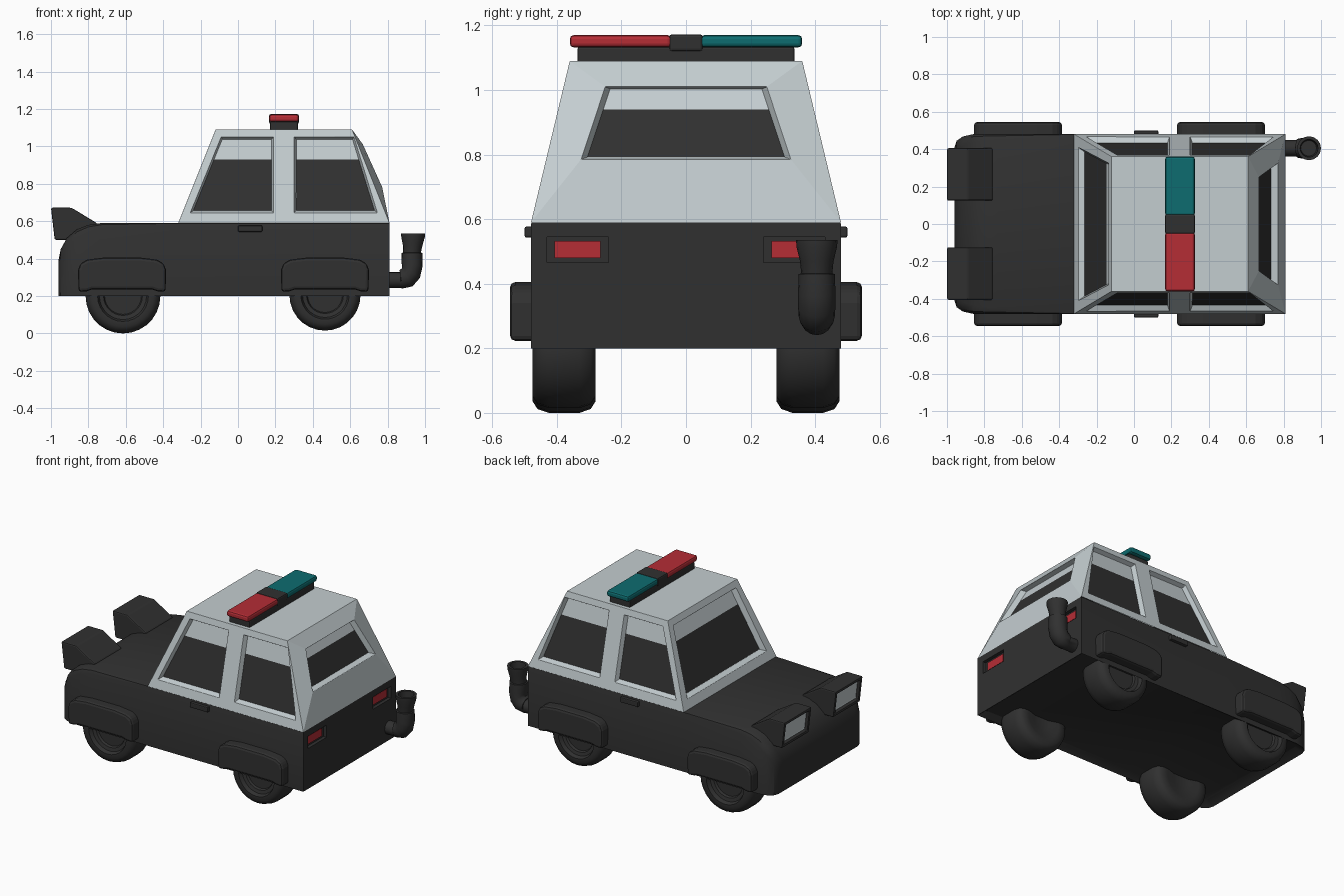
import bpy, bmesh, math
from mathutils import Vector

if "Cube" in bpy.data.objects:
    bpy.data.objects.remove(bpy.data.objects["Cube"])


def material(name, rgb):
    m = bpy.data.materials.new(name)
    m.diffuse_color = (*rgb, 1)
    m.use_nodes = True
    m.node_tree.nodes["Principled BSDF"].inputs["Base Color"].default_value = m.diffuse_color
    return m


BLACK = material("black", (0.030, 0.030, 0.030))
PALE = material("pale_grey", (0.55, 0.61, 0.63))
RED = material("red", (0.46, 0.026, 0.036))
TEAL = material("teal", (0.004, 0.15, 0.16))


def finish(name, bm, mats, bevel=0, smooth=None):
    me = bpy.data.meshes.new(name)
    bm.to_mesh(me)
    bm.free()
    for m in mats:
        me.materials.append(m)
    ob = bpy.data.objects.new(name, me)
    bpy.context.collection.objects.link(ob)
    if smooth:
        for p in me.polygons:
            p.use_smooth = True
        me.set_sharp_from_angle(angle=math.radians(smooth))
    if bevel:
        b = ob.modifiers.new("bevel", 'BEVEL')
        b.width, b.segments, b.limit_method = bevel, 2, 'ANGLE'
    return ob


def loft(rings, cap=True):
    """Skin a list of closed rings of points."""
    bm = bmesh.new()
    vs = [[bm.verts.new(p) for p in r] for r in rings]
    n = len(vs[0])
    for a, b in zip(vs, vs[1:]):
        for i in range(n):
            j = (i + 1) % n
            bm.faces.new((a[i], a[j], b[j], b[i]))
    if cap:
        bm.faces.new(vs[0][::-1])
        bm.faces.new(vs[-1])
    bmesh.ops.recalc_face_normals(bm, faces=bm.faces)
    bm.normal_update()
    return bm


def prism(pts, y0, y1):
    """Side profile (x, z) stretched between y0 and y1."""
    return loft([[(x, y, z) for x, z in pts] for y in (y0, y1)])


def box(name, x, y, z, mat, bevel=0):
    pts = [(x[0], z[0]), (x[1], z[0]), (x[1], z[1]), (x[0], z[1])]
    return finish(name, prism(pts, min(y), max(y)), [mat], bevel)


# Lower body: sections (x, half width, top, edge chamfer) from nose to tail
sections = [(-0.96, 0.41, 0.39, 0.05), (-0.948, 0.445, 0.45, 0.05),
            (-0.915, 0.468, 0.51, 0.05), (-0.86, 0.48, 0.557, 0.045),
            (-0.80, 0.48, 0.58, 0.035), (-0.73, 0.48, 0.59, 0.03),
            (-0.32, 0.48, 0.59, 0.005), (0.81, 0.48, 0.59, 0.005)]
rings = []
for x, w, t, c in sections:
    rings.append([(x, -w, 0.2), (x, -w, t - c), (x, -w + 0.3 * c, t - 0.3 * c), (x, -w + c, t),
                  (x, w - c, t), (x, w - 0.3 * c, t - 0.3 * c), (x, w, t - c), (x, w, 0.2)])
bm = loft(rings)
under = [f for f in bm.faces if f.normal.z < -0.9]
bmesh.ops.inset_region(bm, faces=under, thickness=0.05, depth=-0.03)
body = finish("lower_body", bm, [BLACK], smooth=35)


# Cabin: each wall is a frame around a recessed window, dark below the split height
bm = bmesh.new()


def face(pts, mi=0):
    bm.faces.new([bm.verts.new(p) for p in pts]).material_index = mi


def wall(outer, inner, recess, split):
    outer, inner = [Vector(p) for p in outer], [Vector(p) for p in inner]
    mid = sum(inner, Vector()) / 4
    glass = [mid + (p - mid) * 0.94 + Vector(recess) for p in inner]
    for i in range(4):
        j = (i + 1) % 4
        face((outer[i], outer[j], inner[j], inner[i]))
        face((inner[i], inner[j], glass[j], glass[i]))
    bl, br, tr, tl = glass
    left = bl.lerp(tl, (split - bl.z) / (tl.z - bl.z))
    right = br.lerp(tr, (split - br.z) / (tr.z - br.z))
    face((bl, br, right, left), 1)
    face((left, right, tr, tl), 0)


B, T, PX = 0.59, 1.09, 0.245          # base, roof and door pillar
for s in (-1, 1):
    def side(pts):
        return [(x, s * (0.48 - 0.24 * (z - B)), z) for x, z in pts]
    wall(side([(-0.32, B), (PX, B), (PX, T), (-0.12, T)]),
         side([(-0.255, 0.645), (0.19, 0.645), (0.19, 1.05), (-0.09, 1.05)]),
         (0, -s * 0.03, 0), 0.93)
    wall(side([(PX, B), (0.81, B), (0.61, T), (PX, T)]),
         side([(0.30, 0.645), (0.745, 0.645), (0.62, 1.05), (0.30, 1.05)]),
         (0, -s * 0.03, 0), 0.93)
# windshield
wall([(-0.32, -0.48, B), (-0.32, 0.48, B), (-0.12, 0.36, T), (-0.12, -0.36, T)],
     [(-0.298, -0.41, 0.645), (-0.298, 0.41, 0.645), (-0.136, 0.325, 1.05), (-0.136, -0.325, 1.05)],
     (0.03, 0, 0), 0.945)
# rear wall bulges around its window
wall([(0.81, -0.48, B), (0.81, 0.48, B), (0.61, 0.36, T), (0.61, -0.36, T)],
     [(0.77, -0.325, 0.785), (0.77, 0.325, 0.785), (0.668, 0.25, 1.01), (0.668, -0.25, 1.01)],
     (-0.035, 0, 0), 0.94)
for z in (B, T):
    for x0, x1, e0, e1 in ((-0.32, PX, -0.12, PX), (PX, 0.81, PX, 0.61)):
        a, b, w = (x0, x1, 0.48) if z == B else (e0, e1, 0.36)
        face(((a, -w, z), (b, -w, z), (b, w, z), (a, w, z)))
bmesh.ops.remove_doubles(bm, verts=bm.verts, dist=0.0005)
bmesh.ops.recalc_face_normals(bm, faces=bm.faces)
floor = [f for f in bm.faces if all(v.co.z < B + 0.001 for v in f.verts)]
bmesh.ops.delete(bm, geom=floor, context='FACES')
finish("cabin", bm, [PALE, BLACK], bevel=0.012)


# Wheels: turned profile (radius factor, y)
wheel_profile = [(0.3, 0.30), (0.6, 0.28), (0.82, 0.28), (0.94, 0.295), (1, 0.33), (1, 0.425),
                 (0.94, 0.46), (0.82, 0.475), (0.68, 0.475), (0.63, 0.45), (0.52, 0.445),
                 (0.49, 0.43), (0.2, 0.43)]
for label, cx, cz, r in (("front", -0.615, 0.2, 0.2), ("rear", 0.465, 0.205, 0.19)):
    for s, sl in ((-1, "left"), (1, "right")):
        rings = [[(cx + r * k * math.cos(i * math.tau / 28), s * y, cz + r * k * math.sin(i * math.tau / 28))
                  for i in range(28)] for k, y in wheel_profile]
        finish(f"{label}_wheel_{sl}", loft(rings), [BLACK], smooth=40)
        # Wheel arch flare over each wheel
        m = -0.62 if label == "front" else 0.465
        half = [(0.233, 0.222), (0.235, 0.34), (0.222, 0.375), (0.185, 0.395), (0.10, 0.405)]
        pts = [(m + x, z) for x, z in half] + [(m - x, z) for x, z in half[::-1]]
        pts += [(m - 0.19, 0.225), (m - 0.16, 0.235), (m + 0.16, 0.235), (m + 0.19, 0.225)]
        finish(f"{label}_arch_{sl}", prism(pts, *sorted((s * 0.46, s * 0.545))), [BLACK], bevel=0.016)


for s, sl in ((-1, "left"), (1, "right")):
    # Headlight pods with recessed lenses
    pts = [(-0.98, 0.5), (-1.0, 0.672), (-0.89, 0.672), (-0.755, 0.59), (-0.755, 0.5)]
    bm = prism(pts, *sorted((s * 0.125, s * 0.405)))
    front = [f for f in bm.faces if f.normal.x < -0.9]
    bmesh.ops.inset_individual(bm, faces=front, thickness=0.03)
    bmesh.ops.inset_individual(bm, faces=front, thickness=0.004, depth=-0.02)
    front[0].material_index = 1
    finish(f"headlight_{sl}", bm, [BLACK, PALE], bevel=0.008)

    # Tail lights sunk into the back of the body
    cut = box(f"tail_light_cutter_{sl}", (0.788, 0.85), (s * 0.24, s * 0.43), (0.465, 0.545), BLACK)
    cut.hide_render = True
    cut.display_type = 'WIRE'
    mod = body.modifiers.new("tail_light_recess", 'BOOLEAN')
    mod.object, mod.operation, mod.solver = cut, 'DIFFERENCE', 'EXACT'
    box(f"tail_light_{sl}", (0.786, 0.795), (s * 0.265, s * 0.408), (0.48, 0.532), RED)

    # Door handles
    box(f"door_handle_{sl}", (0.0, 0.13), (s * 0.46, s * 0.5), (0.543, 0.577), BLACK, 0.006)

    # Coloured roof lamps
    box(f"roof_lamp_{sl}", (0.167, 0.325), (s * 0.045, s * 0.36), (1.132, 1.17),
        RED if s < 0 else TEAL, 0.012)

# Light bar base and middle block
box("light_bar_base", (0.172, 0.32), (-0.336, 0.336), (1.08, 1.133), BLACK, 0.006)
box("light_bar_centre", (0.167, 0.325), (-0.052, 0.052), (1.12, 1.172), BLACK, 0.008)

# Exhaust: rings along an elbow (x, z, radius, tilt of the ring)
path = [(0.79, 0.285, 0.043, 0), (0.87, 0.285, 0.043, 0), (0.872, 0.29, 0.05, 10),
        (0.905, 0.30, 0.056, 30), (0.925, 0.33, 0.058, 55), (0.93, 0.37, 0.058, 80),
        (0.93, 0.43, 0.056, 90), (0.93, 0.432, 0.048, 90), (0.934, 0.47, 0.052, 90),
        (0.936, 0.515, 0.063, 90), (0.936, 0.535, 0.064, 90), (0.936, 0.535, 0.048, 90),
        (0.934, 0.46, 0.042, 90)]
rings = []
for x, z, r, tilt in path:
    t = math.radians(tilt)
    rings.append([(x - r * math.sin(t) * math.cos(a), 0.405 + r * math.sin(a), z + r * math.cos(t) * math.cos(a))
                  for a in (i * math.tau / 16 for i in range(16))])
finish("exhaust_pipe", loft(rings), [BLACK], smooth=40)
